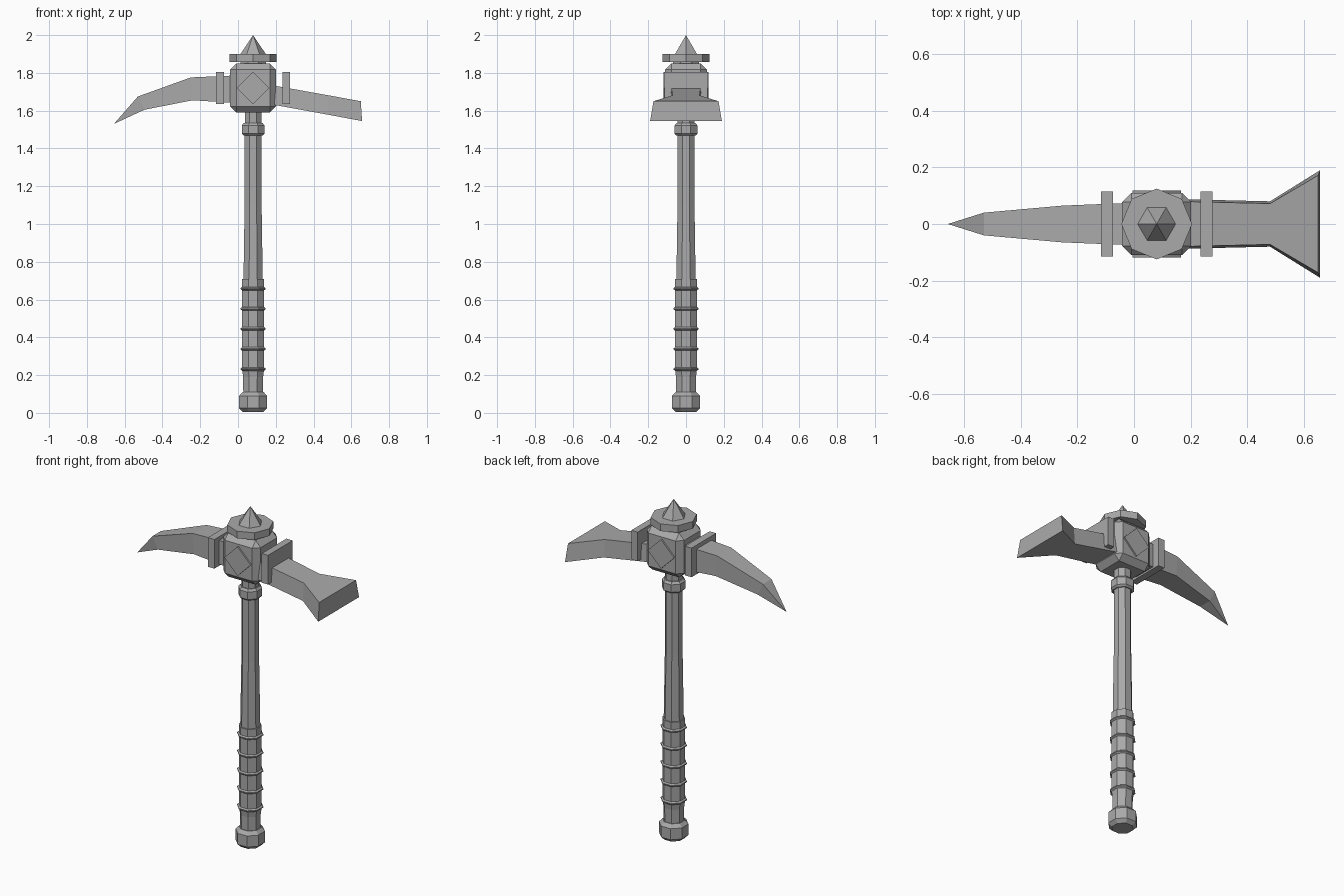
import bpy
import bmesh
from math import cos, sin, pi

cube = bpy.data.objects.get("Cube")
if cube:
    bpy.data.objects.remove(cube, do_unlink=True)

CX = 0.08  # handle axis

grey = bpy.data.materials.new("plain grey")
grey.use_nodes = True
colour = (0.4, 0.4, 0.4, 1)
grey.diffuse_color = colour
grey.node_tree.nodes["Principled BSDF"].inputs["Base Color"].default_value = colour


def finish(name, bm):
    bmesh.ops.recalc_face_normals(bm, faces=bm.faces)
    mesh = bpy.data.meshes.new(name)
    bm.to_mesh(mesh)
    bm.free()
    mesh.materials.append(grey)
    obj = bpy.data.objects.new(name, mesh)
    bpy.context.collection.objects.link(obj)
    return obj


def loft(name, sections):
    """Skin a closed solid through sections with equal point counts."""
    bm = bmesh.new()
    rings = [[bm.verts.new(p) for p in s] for s in sections]
    for a, b in zip(rings, rings[1:]):
        for i in range(len(a)):
            j = (i + 1) % len(a)
            bm.faces.new((a[i], a[j], b[j], b[i]))
    bm.faces.new(rings[0])
    bm.faces.new(rings[-1])
    bmesh.ops.remove_doubles(bm, verts=bm.verts, dist=0.0001)
    return finish(name, bm)


def turned(name, profile, sides=8, flat=True):
    """Faceted turning from (radius, z); flat sides face the axes if flat."""
    k = 1 / cos(pi / sides) if flat else 1
    turn = pi / sides if flat else 0
    angles = [turn + 2 * pi * i / sides for i in range(sides)]
    return loft(name, [[(CX + r * k * cos(a), r * k * sin(a), z) for a in angles]
                       for r, z in profile])


def box(name, centre, size, bevel=0):
    bm = bmesh.new()
    bmesh.ops.create_cube(bm, size=1)
    for v in bm.verts:
        v.co = [c + s * p for c, s, p in zip(centre, size, v.co)]
    if bevel:
        bmesh.ops.bevel(bm, geom=bm.edges[:], offset=bevel, segments=1,
                        affect='EDGES')
    return finish(name, bm)


def blade(name, stations):
    """Each station: x and z of top, x and z of bottom, top and bottom half width."""
    return loft(name, [[(xt, -wt, zt), (xt, wt, zt), (xb, wb, zb), (xb, -wb, zb)]
                       for xt, zt, xb, zb, wt, wb in stations])


# Handle
turned("pommel", [(0.055, 0.005), (0.074, 0.025), (0.074, 0.09), (0.056, 0.11)])
turned("grip", [(0.052, 0.1), (0.053, 0.19), (0.058, 0.23), (0.058, 0.71)])
turned("shaft", [(0.051, 0.7), (0.045, 1.1), (0.044, 1.62)])
for i in range(5):
    z = 0.232 + i * 0.1065
    turned(f"grip_ring_{i + 1}", [(0.057, z - 0.01), (0.066, z - 0.003),
                                  (0.066, z + 0.003), (0.057, z + 0.01)])
turned("shaft_collar", [(0.05, 1.468), (0.06, 1.478), (0.06, 1.522), (0.05, 1.535)])

# Head block with a diamond plate on front and back
box("head_block", (CX, 0, 1.72), (0.244, 0.22, 0.26), 0.033)
d = 0.086
for name, side in (("front_diamond", -1), ("back_diamond", 1)):
    loft(name, [[(CX + d, y, 1.72), (CX, y, 1.72 + d), (CX - d, y, 1.72),
                 (CX, y, 1.72 - d)] for y in (side * 0.105, side * 0.119)])

# Crown on top
turned("crown_neck", [(0.068, 1.84), (0.068, 1.86)])
turned("crown_disc", [(0.125, 1.858), (0.125, 1.9)], flat=False)
turned("crown_spike", [(0.067, 1.9), (0, 2.0)], sides=6, flat=False)

# Plates clamping both blades
box("pick_clamp", (-0.095, 0, 1.72), (0.043, 0.23, 0.172))
box("adze_clamp", (0.256, 0, 1.72), (0.041, 0.23, 0.172))

# Curved pick and flared adze
blade("pick_blade", [(0, 1.787, 0, 1.64, 0.075, 0.075),
                     (-0.25, 1.776, -0.24, 1.655, 0.065, 0.065),
                     (-0.53, 1.675, -0.495, 1.605, 0.04, 0.04),
                     (-0.657, 1.53, -0.657, 1.53, 0, 0)])
blade("adze_blade", [(0.15, 1.74, 0.15, 1.638, 0.08, 0.088),
                     (0.48, 1.681, 0.48, 1.578, 0.072, 0.08),
                     (0.65, 1.65, 0.657, 1.545, 0.172, 0.19)])
